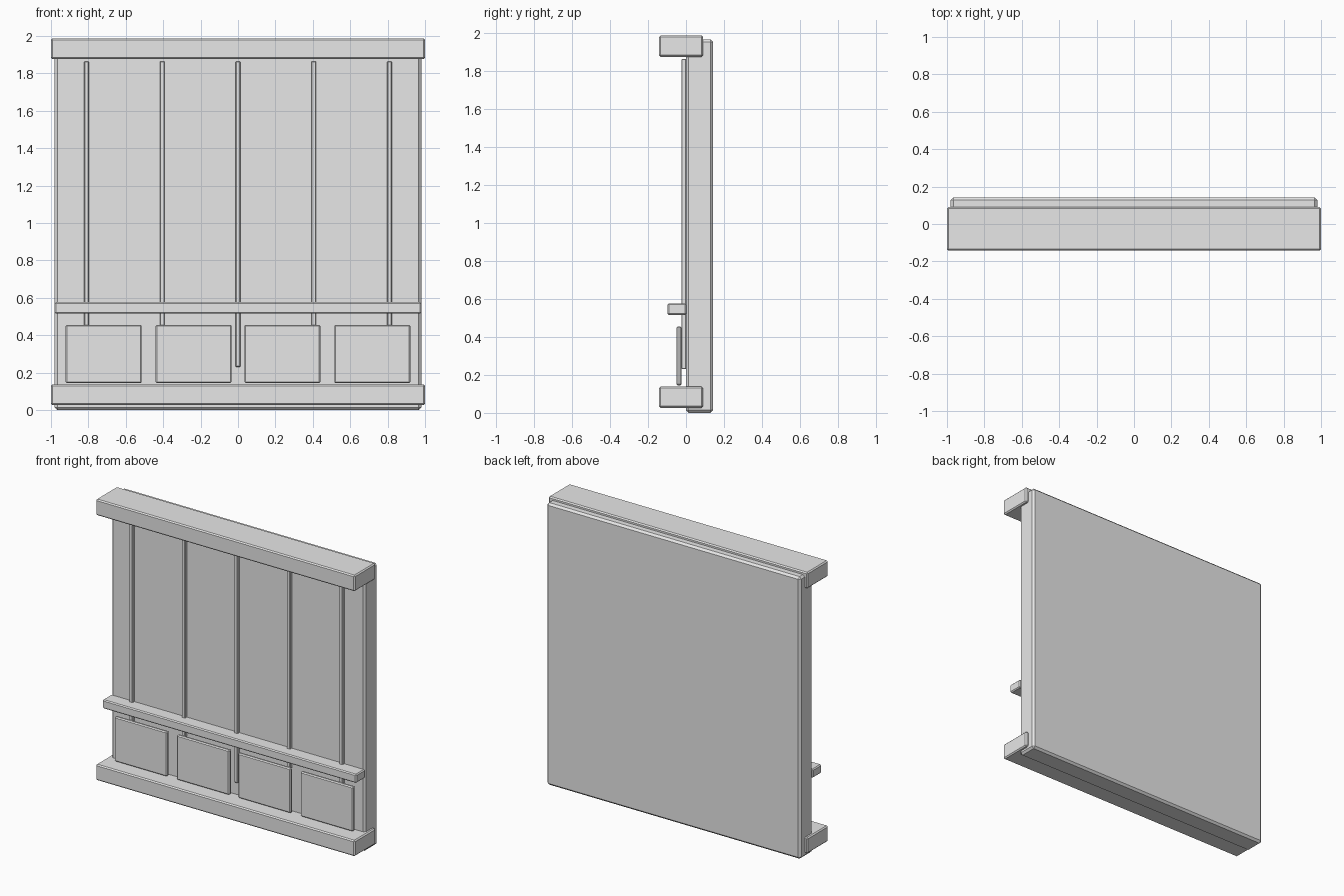
import bpy
import bmesh
from mathutils import Vector

cube = bpy.data.objects.get("Cube")
if cube:
    bpy.data.objects.remove(cube, do_unlink=True)

GREY = (0.8, 0.8, 0.8, 1.0)
grey = bpy.data.materials.new("plain grey")
grey.use_nodes = True
grey.diffuse_color = GREY
grey.node_tree.nodes["Principled BSDF"].inputs["Base Color"].default_value = GREY


def box(name, x, y, z, bevel):
    """Box spanning the (min, max) pairs, with narrow chamfered edges."""
    low, high = Vector((x[0], y[0], z[0])), Vector((x[1], y[1], z[1]))
    centre, size = (low + high) / 2, high - low
    bm = bmesh.new()
    bmesh.ops.create_cube(bm, size=1)
    bmesh.ops.scale(bm, vec=size, verts=bm.verts)
    bmesh.ops.bevel(bm, geom=bm.edges[:], offset=bevel, segments=1,
                    affect='EDGES')
    mesh = bpy.data.meshes.new(name)
    bm.to_mesh(mesh)
    bm.free()
    mesh.materials.append(grey)
    obj = bpy.data.objects.new(name, mesh)
    obj.location = centre
    bpy.context.collection.objects.link(obj)
    return obj


# Wall slab with the three horizontal mouldings
box("wall", (-0.98, 0.98), (0, 0.142), (0, 1.968), 0.014)
box("cornice", (-1, 1), (-0.142, 0.09), (1.876, 1.988), 0.008)
box("skirting", (-1, 1), (-0.142, 0.09), (0.027, 0.138), 0.008)
box("chair_rail", (-0.98, 0.98), (-0.097, 0.003), (0.516, 0.577), 0.007)

# Vertical battens
for i in range(5):
    x = (i - 2) * 0.405
    box(f"batten_{i + 1}", (x - 0.013, x + 0.013), (-0.024, 0.002),
        (0.231, 1.865), 0.004)

# Raised lower panels, mirrored about the centre
for side, sign in (("right", -1), ("left", 1)):
    for place, x in (("inner", 0.237), ("outer", 0.718)):
        c = sign * x
        box(f"{side}_{place}_panel", (c - 0.203, c + 0.203),
            (-0.049, -0.024), (0.144, 0.456), 0.007)
